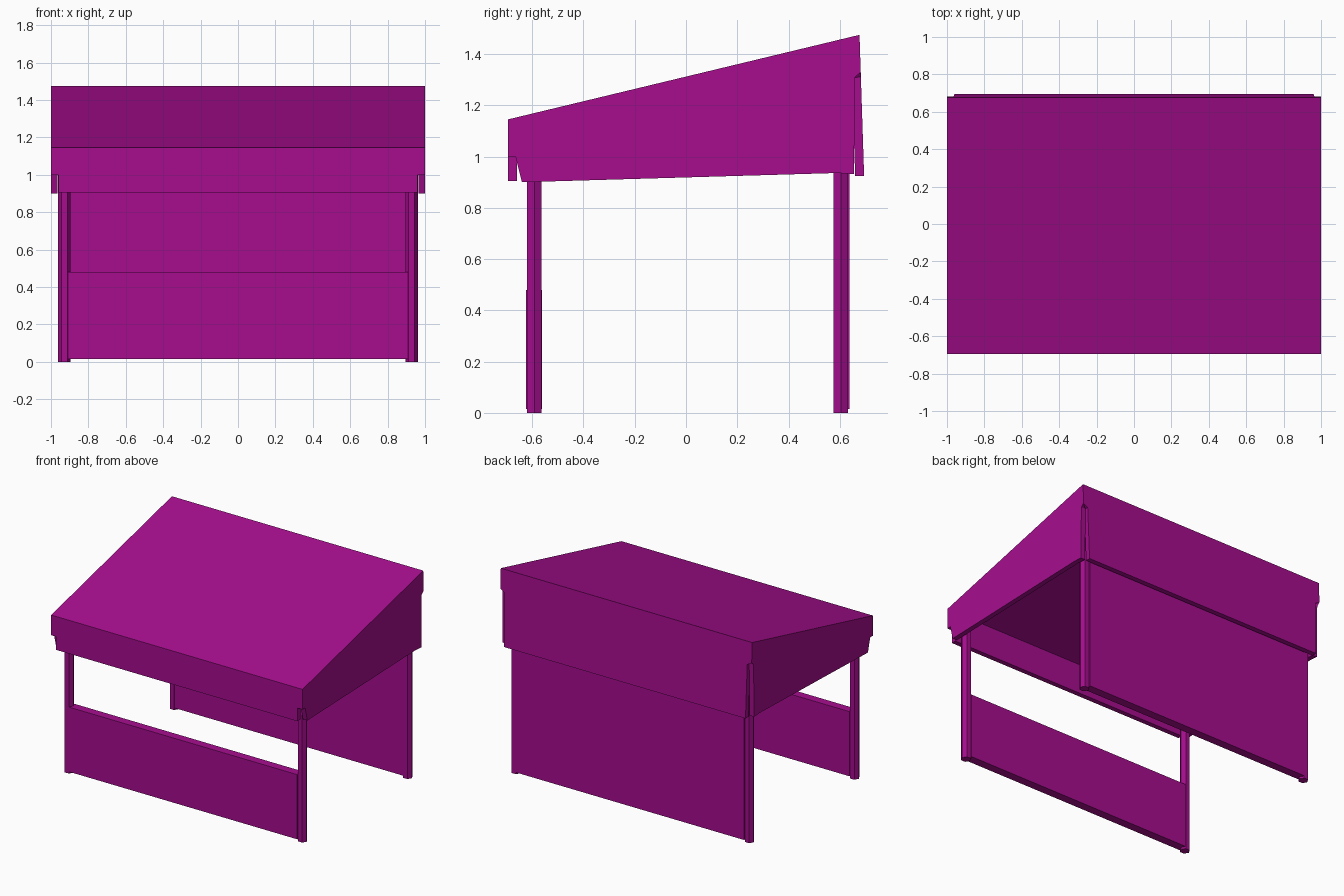
import bpy, bmesh, math

if "Cube" in bpy.data.objects:
    bpy.data.objects.remove(bpy.data.objects["Cube"])

mat = bpy.data.materials.new("magenta_cloth")
mat.diffuse_color = (0.38, 0.004, 0.27, 1)
mat.use_nodes = True
mat.node_tree.nodes["Principled BSDF"].inputs["Base Color"].default_value = mat.diffuse_color


def make_object(name, bm):
    bmesh.ops.recalc_face_normals(bm, faces=bm.faces)
    me = bpy.data.meshes.new(name)
    bm.to_mesh(me)
    bm.free()
    me.materials.append(mat)
    ob = bpy.data.objects.new(name, me)
    bpy.context.collection.objects.link(ob)
    return ob


def box(name, x, y, z):
    bm = bmesh.new()
    bmesh.ops.create_cube(bm, size=1)
    for v in bm.verts:
        v.co = [a + (c + 0.5) * (b - a) for c, (a, b) in zip(v.co, (x, y, z))]
    return make_object(name, bm)


def post(name, x, y, top, r=0.0335):
    bm = bmesh.new()
    ring = [bm.verts.new((x + r * math.cos(i * math.pi / 3),
                          y + r * math.sin(i * math.pi / 3), 0)) for i in range(6)]
    base = bm.faces.new(ring)
    ext = bmesh.ops.extrude_face_region(bm, geom=[base], use_keep_orig=True)
    for v in ext["geom"]:
        if isinstance(v, bmesh.types.BMVert):
            v.co.z = top
    return make_object(name, bm)


# Canopy: one folded sheet with slit corners, thickened inwards
def back_y(z):
    return 0.677 + 0.018 * (1.475 - z) / 0.55


def mirrored(half):
    return half + [(-x, y, z) for x, y, z in reversed(half)]


F, B = -0.695, 0.677
roof = mirrored([(1, F, 1.145), (1, B, 1.475)])
front = mirrored([(1, F, 1.145), (1, F, 1.0), (0.96, F, 1.0), (0.96, F, 0.905)])
back = mirrored([(x, back_y(z), z) for x, z in
                 ((1, 1.475), (1, 1.33), (0.965, 1.31), (0.96, 0.925))])
side = [(F, 1.145), (F, 1.0), (-0.665, 1.0), (-0.64, 0.9), (0.59, 0.936),
        (0.655, 0.932), (0.66, 1.31), (back_y(1.33), 1.33), (B, 1.475)]

bm = bmesh.new()
for poly in (roof, front, back, [(1, *p) for p in side], [(-1, *p) for p in side]):
    bm.faces.new([bm.verts.new(p) for p in poly])
bmesh.ops.remove_doubles(bm, verts=bm.verts, dist=0.0005)
canopy = make_object("canopy", bm)
# make sure the sheet faces outwards
if max(canopy.data.polygons, key=lambda p: p.area).normal.z < 0:
    canopy.data.flip_normals()
sol = canopy.modifiers.new("cloth_thickness", "SOLIDIFY")
sol.thickness = 0.035
sol.offset = -1
sol.use_even_offset = True

# Hexagonal posts
for sx, label in ((-1, "left"), (1, "right")):
    post("front_post_" + label, sx * 0.928, -0.592, 1.12)
    post("back_post_" + label, sx * 0.928, 0.604, 1.40)

# Half-height front wall and full back wall
box("front_wall", (-0.908, 0.908), (-0.624, -0.562), (0.015, 0.48))
box("back_wall", (-0.908, 0.908), (0.576, 0.637), (0.015, 1.40))
